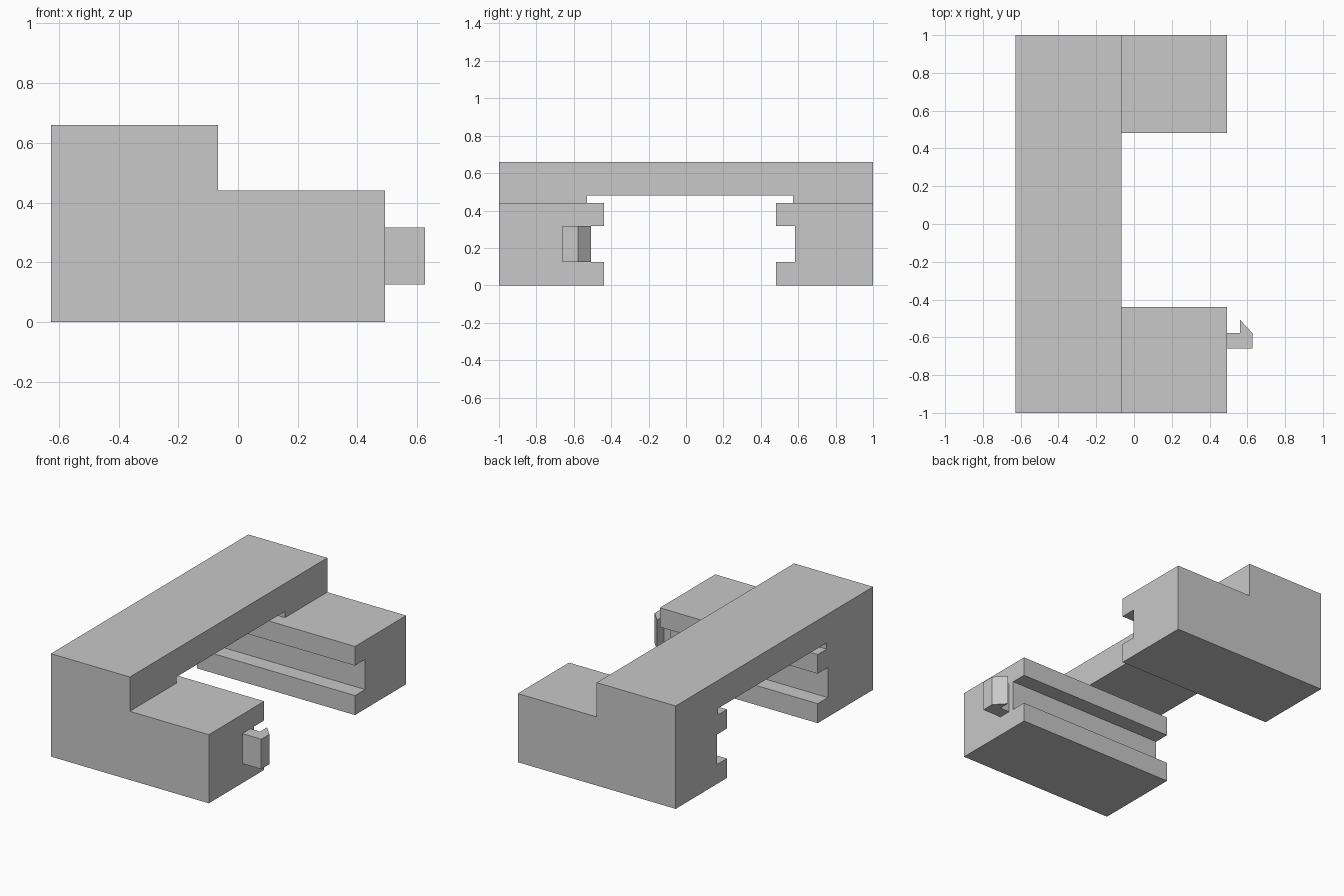
import bpy
import bmesh
from mathutils import Vector

cube = bpy.data.objects.get("Cube")
if cube:
    bpy.data.objects.remove(cube, do_unlink=True)

grey = bpy.data.materials.new("plain grey")
grey.use_nodes = True
colour = (0.58, 0.58, 0.58, 1)
grey.diffuse_color = colour
grey.node_tree.nodes["Principled BSDF"].inputs["Base Color"].default_value = colour


def extrude(name, points, direction):
    """Make a solid by sweeping a closed outline along a vector."""
    bm = bmesh.new()
    face = bm.faces.new([bm.verts.new(p) for p in points])
    swept = bmesh.ops.extrude_face_region(bm, geom=[face], use_keep_orig=True)
    moved = [v for v in swept["geom"] if isinstance(v, bmesh.types.BMVert)]
    bmesh.ops.translate(bm, verts=moved, vec=Vector(direction))
    bmesh.ops.recalc_face_normals(bm, faces=bm.faces)
    mesh = bpy.data.meshes.new(name)
    bm.to_mesh(mesh)
    bm.free()
    mesh.materials.append(grey)
    obj = bpy.data.objects.new(name, mesh)
    bpy.context.collection.objects.link(obj)
    return obj


# Main heights, and the x positions of the back, step and end of the legs
TOP, LEG_TOP, SLOT_TOP = 0.66, 0.44, 0.48
GROOVE_LOW, GROOVE_HIGH = 0.125, 0.317
BACK, STEP, END = -0.627, -0.067, 0.493
MIDDLE = 0.021  # centre of the opening between the legs


def inner_side(sign):
    """Grooved inner edge of one leg, from the floor to the bridge underside."""
    edge, groove, slot = (MIDDLE + sign * d for d in (0.46, 0.562, 0.55))
    return [(edge, 0), (edge, GROOVE_LOW), (groove, GROOVE_LOW),
            (groove, GROOVE_HIGH), (edge, GROOVE_HIGH), (edge, LEG_TOP),
            (slot, LEG_TOP), (slot, SLOT_TOP)]


# Bridge frame: arch profile swept along x
outline = [(-1, 0)] + inner_side(-1) + inner_side(1)[::-1] + [(1, 0), (1, TOP), (-1, TOP)]
frame = extrude("bridge_frame", [(BACK, y, z) for y, z in outline], (END - BACK, 0, 0))

# Lower the legs in front of the bridge
cutter = extrude("leg_cutter", [(STEP, -1.2, LEG_TOP), (STEP, 1.2, LEG_TOP),
                                (STEP, 1.2, 1), (STEP, -1.2, 1)], (1, 0, 0))
cutter.hide_render = True
cut = frame.modifiers.new("Lower legs", "BOOLEAN")
cut.operation = "DIFFERENCE"
cut.solver = "EXACT"
cut.object = cutter
bpy.context.view_layer.objects.active = frame
bpy.ops.object.modifier_apply(modifier=cut.name)
bpy.data.objects.remove(cutter, do_unlink=True)

# Hooked catch on the end of the front leg
hook = [(END, -0.66), (0.627, -0.66), (0.627, -0.578),
        (0.562, -0.508), (0.562, -0.578), (END, -0.578)]
extrude("hook_catch", [(x, y, GROOVE_LOW) for x, y in hook],
        (0, 0, GROOVE_HIGH - GROOVE_LOW))
